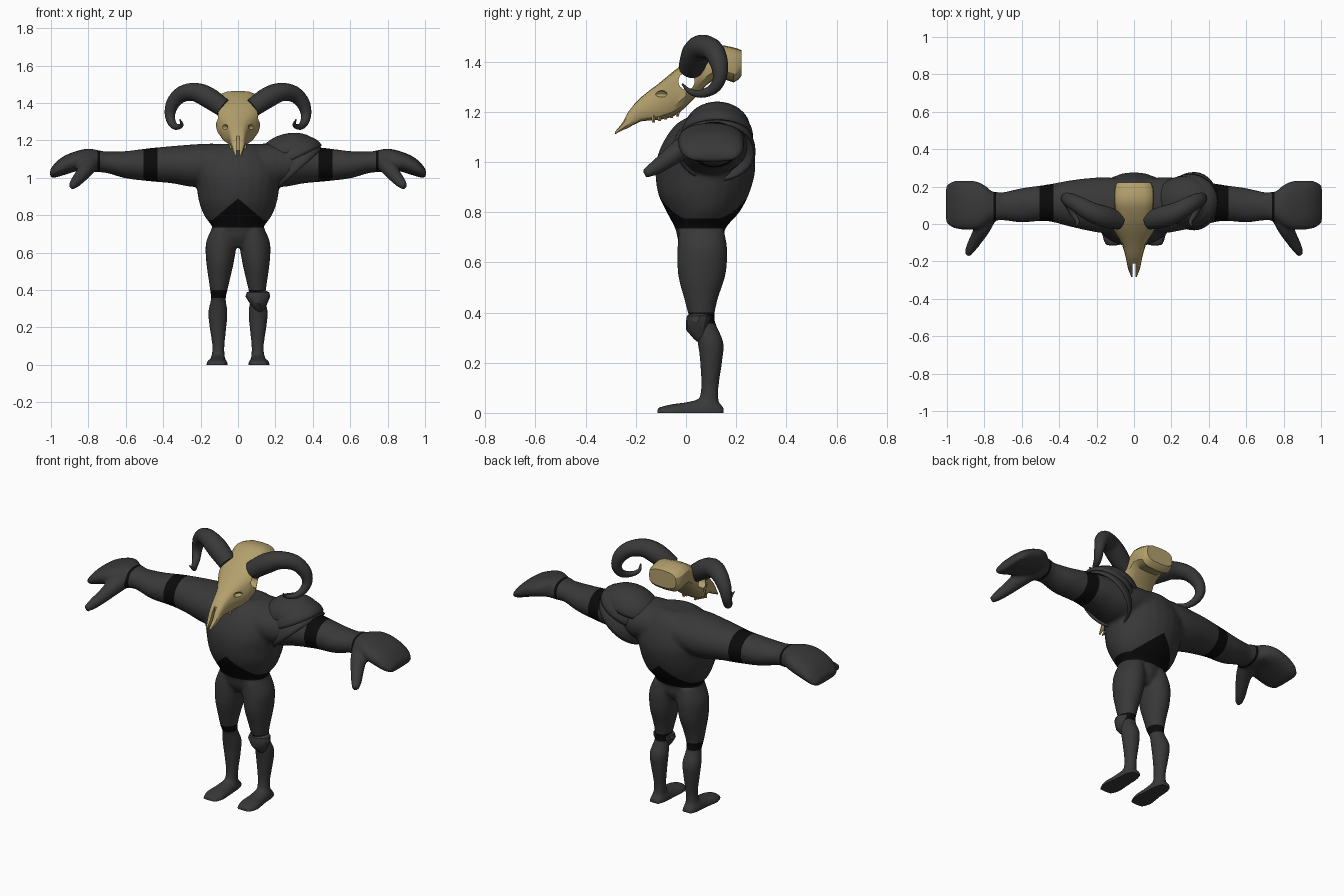
import bpy, bmesh, math
from mathutils import Vector, Matrix

cube = bpy.data.objects.get("Cube")
if cube:
    bpy.data.objects.remove(cube, do_unlink=True)

X, Y, Z = Vector((1, 0, 0)), Vector((0, 1, 0)), Vector((0, 0, 1))


def material(name, rgb):
    m = bpy.data.materials.new(name)
    m.use_nodes = True
    m.diffuse_color = (*rgb, 1)
    node = m.node_tree.nodes["Principled BSDF"]
    node.inputs["Base Color"].default_value = (*rgb, 1)
    node.inputs["Roughness"].default_value = 0.8
    return m


GREY = material("dark grey", (0.04, 0.04, 0.04))
BLACK = material("black", (0.003, 0.003, 0.003))
BONE = material("bone", (0.45, 0.35, 0.15))


def spline(rows, steps):
    """Catmull-Rom interpolation of rows of numbers."""
    out = []
    for i in range(len(rows) - 1):
        a, b, c, d = (rows[min(max(i + k, 0), len(rows) - 1)] for k in (-1, 0, 1, 2))
        for s in range(steps):
            t = s / steps
            out.append([q + t / 2 * (r - p + t * (2 * p - 5 * q + 4 * r - w + t * (3 * (q - r) + w - p)))
                        for p, q, r, w in zip(a, b, c, d)])
    return out + [list(rows[-1])]


def loft(bm, rows, axis=None, side=1, steps=4, sides=24, power=1.0):
    """Closed tube through rows of (x, y, z, radius u, radius v)."""
    pts = spline(rows, steps)
    u = X if axis in (Y, Z) else Y
    rings = []
    for i, (x, y, z, ru, rv) in enumerate(pts):
        ahead, behind = pts[min(i + 1, len(pts) - 1)], pts[max(i - 1, 0)]
        t = axis or (Vector(ahead[:3]) - Vector(behind[:3])).normalized()
        u = (u - t * u.dot(t)).normalized()
        v = t.cross(u)
        ring = []
        for k in range(sides):
            a = math.tau * k / sides
            c, s = (math.copysign(abs(f) ** power, f) for f in (math.cos(a), math.sin(a)))
            p = Vector((x, y, z)) + u * ru * c + v * rv * s
            ring.append(bm.verts.new((p.x * side, p.y, p.z)))
        rings.append(ring)
    for r0, r1 in zip(rings, rings[1:]):
        for k in range(sides):
            n = (k + 1) % sides
            bm.faces.new((r0[k], r0[n], r1[n], r1[k]))
    bm.faces.new(rings[0])
    bm.faces.new(rings[-1])


def smooth(ob, angle):
    bpy.ops.object.select_all(action='DESELECT')
    ob.select_set(True)
    bpy.context.view_layer.objects.active = ob
    bpy.ops.object.shade_smooth_by_angle(angle=math.radians(angle))


def finish(name, bm, mat, angle=40):
    bmesh.ops.recalc_face_normals(bm, faces=bm.faces[:])
    me = bpy.data.meshes.new(name)
    bm.to_mesh(me)
    bm.free()
    ob = bpy.data.objects.new(name, me)
    bpy.context.collection.objects.link(ob)
    me.materials.append(mat)
    smooth(ob, angle)
    return ob


def bake(ob):
    """Apply all modifiers."""
    dg = bpy.context.evaluated_depsgraph_get()
    me = bpy.data.meshes.new_from_object(ob.evaluated_get(dg))
    ob.modifiers.clear()
    ob.data = me


# Body: overlapping lofts fused into one skin
bm = bmesh.new()
loft(bm, [(0, .06, .63, .05, .06), (0, .06, .68, .11, .09), (0, .057, .735, .135, .1),
          (0, .068, .80, .182, .145), (0, .07, .87, .208, .18), (0, .076, .95, .222, .198),
          (0, .08, 1.02, .235, .195), (0, .085, 1.09, .22, .17), (0, .09, 1.15, .16, .13),
          (0, .09, 1.18, .1, .08)], Z)
for s in (1, -1):
    # Arm
    loft(bm, [(0, .1, 1.09, .14, .09), (.15, .1, 1.07, .15, .113), (.25, .105, 1.065, .14, .113),
              (.35, .11, 1.07, .122, .1), (.47, .113, 1.07, .097, .089), (.6, .1, 1.07, .092, .073),
              (.7, .095, 1.083, .075, .058), (.77, .095, 1.088, .075, .057)], X, s)
    # Mitten hand and thumb
    loft(bm, [(.72, .095, 1.087, .075, .055), (.76, .095, 1.09, .08, .06), (.80, .1, 1.1, .108, .056),
              (.85, .1, 1.093, .13, .054), (.92, .101, 1.07, .131, .052), (.97, .104, 1.045, .124, .042),
              (1.005, .106, 1.022, .1, .022)], X, s, power=.82)
    loft(bm, [(.78, .04, 1.08, .045, .045), (.81, -.02, 1.05, .044, .044), (.84, -.075, 1.01, .036, .036),
              (.87, -.125, .975, .029, .029), (.89, -.165, .952, .018, .018)], None, s)
    # Leg
    loft(bm, [(.08, .062, .73, .06, .09), (.09, .065, .65, .082, .1), (.096, .063, .55, .074, .095),
              (.1, .06, .46, .058, .069), (.103, .062, .39, .045, .052), (.105, .075, .35, .04, .046),
              (.108, .098, .28, .052, .052), (.107, .1, .2, .045, .044), (.105, .095, .1, .033, .035),
              (.107, .09, .03, .037, .042)], Z, s)
    # Foot
    loft(bm, [(.108, .15, 0, .03, .025), (.108, .1, 0, .044, .055), (.108, .05, 0, .047, .053),
              (.11, 0, 0, .052, .042), (.112, -.06, 0, .058, .034), (.112, -.115, 0, .04, .02)], Y, s, power=.8)
body = finish("body", bm, GREY)
mod = body.modifiers.new("fuse", 'REMESH')
mod.mode = 'VOXEL'
mod.voxel_size = 0.01
mod = body.modifiers.new("soften", 'SMOOTH')
mod.factor = 0.5
mod.iterations = 6
bake(body)

# Cut crisp edges for the black bands, then colour between them
body.data.materials.clear()
for m in (GREY, BLACK):
    body.data.materials.append(m)
PEAK, SLOPE, HIP, WAIST = .89, .85, .775, .735
KNEE, ARM, WRIST = (.357, .4), (.43, .505), (.737, .752)
bm = bmesh.new()
bm.from_mesh(body.data)
planes = [(Z * h, Z) for h in (*KNEE, WAIST, HIP)]
planes += [(X * s * d, X) for s in (1, -1) for d in (*ARM, *WRIST)]
planes += [(Z * PEAK, Vector((s * SLOPE, 0, 1))) for s in (1, -1)]
for co, no in planes:
    bmesh.ops.bisect_plane(bm, geom=bm.verts[:] + bm.edges[:] + bm.faces[:],
                           plane_co=co, plane_no=no.normalized())
cut = bmesh.ops.bisect_plane(bm, geom=bm.verts[:] + bm.edges[:] + bm.faces[:],
                             plane_co=(0, 0, 0), plane_no=Z, clear_inner=True)
bmesh.ops.holes_fill(bm, edges=[e for e in cut["geom_cut"] if isinstance(e, bmesh.types.BMEdge)])
for f in bm.faces:
    c = f.calc_center_median()
    x = abs(c.x)
    pelvis = x < .3 and WAIST < c.z < max(HIP, PEAK - SLOPE * x)
    band = any(lo < v < hi for v, (lo, hi) in ((c.z, KNEE), (x, ARM), (x, WRIST)))
    f.material_index = int(pelvis or band)
bm.to_mesh(body.data)
bm.free()
smooth(body, 50)

# Layered shoulder plates on the left: centre, half sizes, tilt
plates = [("upper", (.27, .125, 1.13), (.162, .132, .107), 14),
          ("middle", (.3, .123, 1.1), (.165, .145, .112), 26),
          ("lower", (.322, .122, 1.04), (.174, .156, .135), 42)]
for label, centre, size, tilt in plates:
    bm = bmesh.new()
    bmesh.ops.create_uvsphere(bm, u_segments=32, v_segments=20, radius=1)
    bmesh.ops.delete(bm, geom=[v for v in bm.verts if v.co.z < -.01], context='VERTS')
    bm.transform(Matrix.Translation(centre) @ Matrix.Rotation(math.radians(-tilt), 4, 'Y')
                 @ Matrix.Diagonal((*size, 1)))
    plate = finish(label + "_shoulder_plate", bm, GREY)
    mod = plate.modifiers.new("thickness", 'SOLIDIFY')
    mod.thickness = .01
    bake(plate)

# Knee pad on the left
bm = bmesh.new()
loft(bm, [(.11, .06, .41, .012, .02), (.107, .054, .387, .06, .05), (.106, .05, .365, .066, .05),
          (.11, .046, .33, .048, .045), (.115, .065, .295, .026, .034), (.118, .075, .268, .006, .01)],
     Z, steps=1, sides=12)
finish("left_knee_pad", bm, GREY, 30)

# Horns
for s, label in ((1, "left"), (-1, "right")):
    bm = bmesh.new()
    loft(bm, [(.08, .02, 1.375, .05, .05), (.16, .04, 1.43, .058, .056), (.23, .065, 1.458, .053, .05),
              (.3, .105, 1.447, .045, .043), (.347, .13, 1.4, .037, .037), (.364, .135, 1.34, .028, .028),
              (.353, .11, 1.293, .022, .022), (.33, .06, 1.272, .016, .016),
              (.302, .015, 1.282, .011, .011), (.31, -.015, 1.312, .003, .003)], None, s, sides=16)
    finish(label + "_horn", bm, GREY)

# Skull, from the back of the cranium to the muzzle
bm = bmesh.new()
loft(bm, [(0, .222, 1.395, .09, .05), (0, .19, 1.387, .105, .07), (0, .12, 1.4, .108, .065),
          (0, .05, 1.352, .102, .08), (0, 0, 1.31, .122, .09), (0, -.05, 1.272, .1, .09),
          (0, -.11, 1.24, .064, .072), (0, -.18, 1.21, .044, .048), (0, -.23, 1.168, .034, .033),
          (0, -.25, 1.145, .028, .017), (0, -.284, 1.115, .014, .005)], Y, steps=2, sides=16, power=.68)
skull = finish("skull", bm, BONE, 30)


def cutter(centre, size, box=False):
    b = bmesh.new()
    if box:
        bmesh.ops.create_cube(b, size=2)
    else:
        bmesh.ops.create_uvsphere(b, u_segments=16, v_segments=10, radius=1)
    b.transform(Matrix.Translation(centre) @ Matrix.Diagonal((*size, 1)))
    ob = finish("skull_cutter", b, BONE)
    ob.hide_render = True
    mod = skull.modifiers.new("hollow", 'BOOLEAN')
    mod.object = ob
    mod.solver = 'EXACT'
    return ob


# Eye openings, cheek hollows and the split muzzle
cutters = [cutter((0, .002, 1.322), (.4, .034, .036)),
           cutter((0, -.262, 1.14), (.007, .05, .1), True)]
cutters += [cutter((s * .085, -.105, 1.272), (.035, .03, .016)) for s in (1, -1)]
bake(skull)
for ob in cutters:
    bpy.data.objects.remove(ob, do_unlink=True)
smooth(skull, 30)

# Upper teeth
bm = bmesh.new()
for s in (1, -1):
    for i in range(5):
        y = -.13 + i * .024
        loft(bm, [(.04, y, 1.2, .012, .01), (.038, y, 1.158 + i * .006, .008, .007)], Z, s, steps=1, sides=6)
finish("teeth", bm, BONE, 30)
